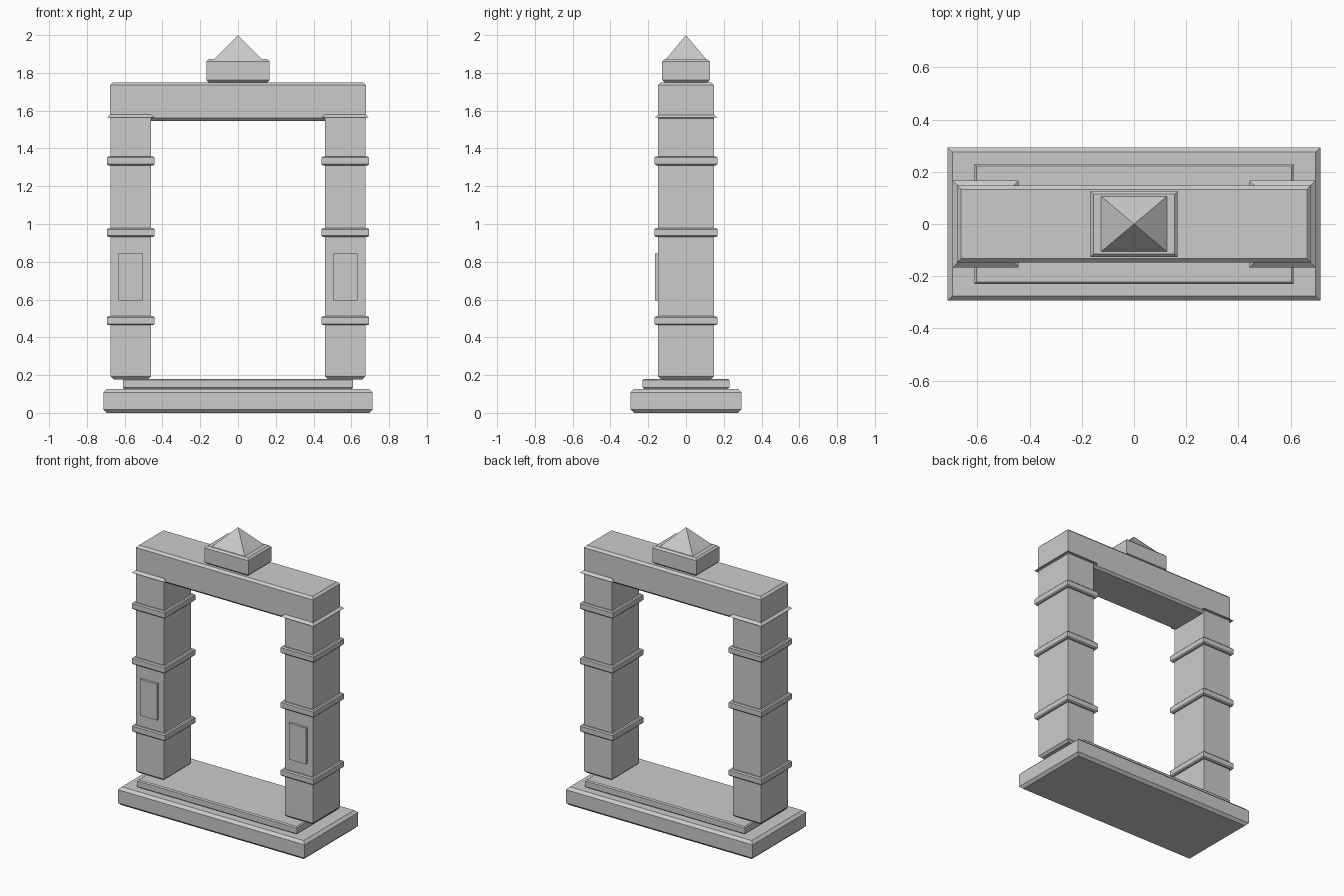
import bpy, bmesh

if "Cube" in bpy.data.objects:
    bpy.data.objects.remove(bpy.data.objects["Cube"])


def block(name, cx, cy, hx, hy, z0, z1, bottom=0.0, top=0.0, drop=None):
    """Box with sharp vertical edges and chamfered top and bottom rims."""
    drop = top if drop is None else drop
    levels = [(z0, bottom)]
    if bottom:
        levels.append((z0 + bottom, 0))
    if top:
        levels.append((z1 - drop, 0)) if z1 - drop > z0 else None
    levels.append((z1, top))
    bm = bmesh.new()
    rings = []
    for z, inset in levels:
        a, b = hx - inset, hy - inset
        rings.append([bm.verts.new((cx + sx * a, cy + sy * b, z))
                      for sx, sy in ((-1, -1), (1, -1), (1, 1), (-1, 1))])
    for lo, hi in zip(rings, rings[1:]):
        for i in range(4):
            j = (i + 1) % 4
            bm.faces.new((lo[i], lo[j], hi[j], hi[i]))
    bm.faces.new(rings[0][::-1])
    bm.faces.new(rings[-1])
    return finish(name, bm)


def finish(name, bm):
    bmesh.ops.recalc_face_normals(bm, faces=bm.faces)
    mesh = bpy.data.meshes.new(name)
    bm.to_mesh(mesh)
    bm.free()
    ob = bpy.data.objects.new(name, mesh)
    bpy.context.collection.objects.link(ob)
    return ob


# Plinth and step
block("plinth", 0, 0, 0.713, 0.293, 0, 0.127, 0.018, 0.018)
block("step", 0, 0, 0.61, 0.229, 0.127, 0.18, 0.007, 0.007)

# Pillars with bands, flared capitals and front panels
for side, sx in (("left", -1), ("right", 1)):
    x = sx * 0.568
    block(f"{side}_pillar", x, 0, 0.107, 0.148, 0.178, 1.565, 0.015)
    for n, z in enumerate((0.488, 0.955, 1.334), 1):
        block(f"{side}_band_{n}", x, 0, 0.126, 0.166, z - 0.024, z + 0.024, 0.007, 0.007)
    block(f"{side}_capital", x, 0, 0.126, 0.166, 1.563, 1.582, 0, 0.022, 0.019)
    block(f"{side}_panel", x, -0.150, 0.065, 0.014, 0.594, 0.844)

# Lintel and crowning block
block("lintel", 0, 0, 0.677, 0.148, 1.545, 1.75, 0.015, 0.015)
block("crown_block", 0, 0, 0.167, 0.126, 1.75, 1.873, 0.012, 0.012)

# Pyramid finial
bm = bmesh.new()
base = [bm.verts.new((sx * 0.127, sy * 0.107, 1.872))
        for sx, sy in ((-1, -1), (1, -1), (1, 1), (-1, 1))]
apex = bm.verts.new((0, 0, 2.0))
bm.faces.new(base[::-1])
for i in range(4):
    bm.faces.new((base[i], base[(i + 1) % 4], apex))
finish("finial", bm)
